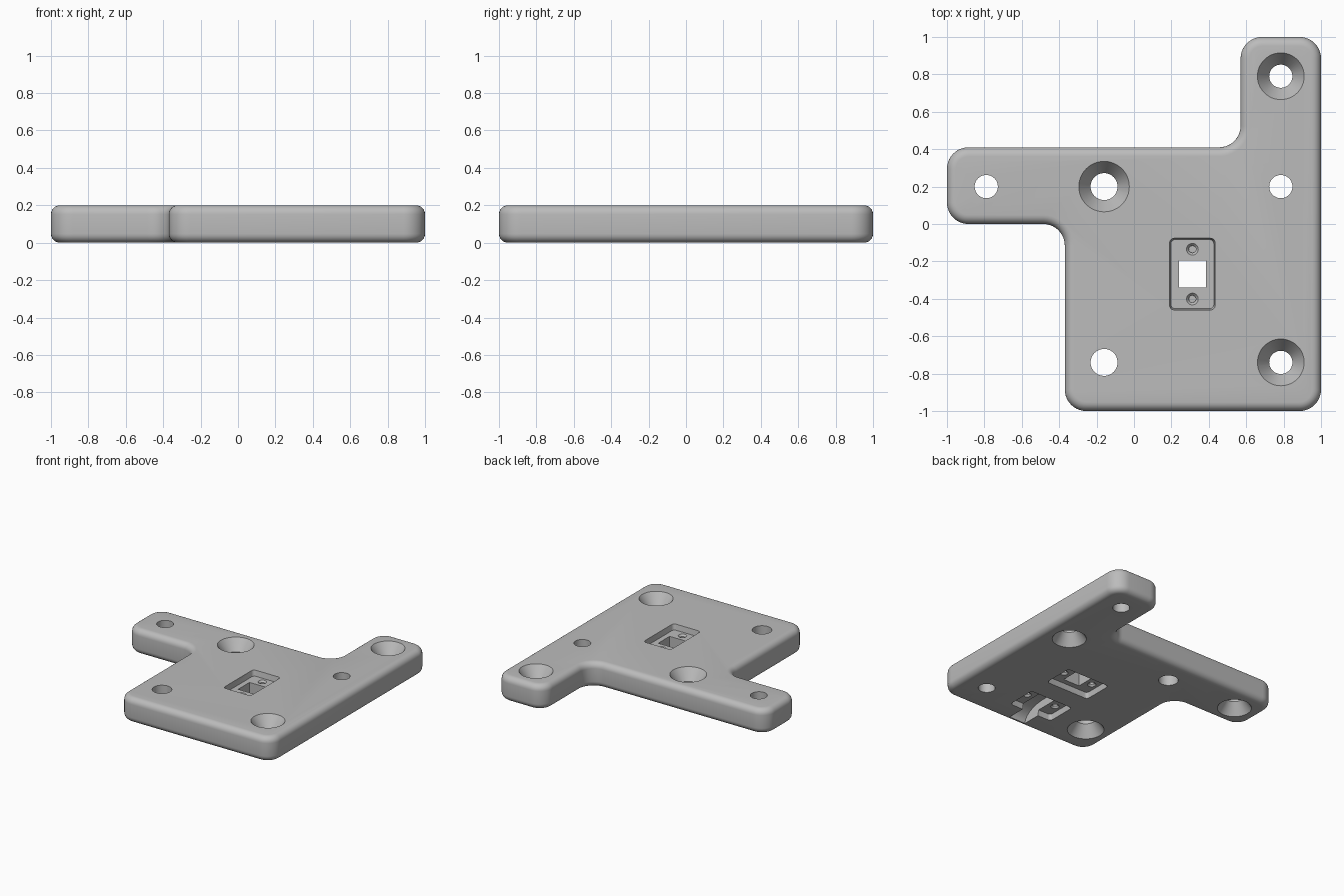
import bpy, bmesh, math
from mathutils import Matrix, Vector

cube = bpy.data.objects.get("Cube")
if cube:
    bpy.data.objects.remove(cube)

THICK = 0.2
grey = bpy.data.materials.new("light_grey")
grey.use_nodes = True
colour = (0.5, 0.5, 0.5, 1)
grey.diffuse_color = colour
grey.node_tree.nodes["Principled BSDF"].inputs["Base Color"].default_value = colour


def make_object(name, bm):
    bmesh.ops.recalc_face_normals(bm, faces=bm.faces)
    mesh = bpy.data.meshes.new(name)
    bm.to_mesh(mesh)
    bm.free()
    mesh.materials.append(grey)
    obj = bpy.data.objects.new(name, mesh)
    bpy.context.collection.objects.link(obj)
    return obj


def prism(points, offset):
    """Extrude a closed loop of 3D points along an offset."""
    bm = bmesh.new()
    face = bm.faces.new([bm.verts.new(p) for p in points])
    out = bmesh.ops.extrude_face_region(bm, geom=[face])
    moved = [v for v in out["geom"] if isinstance(v, bmesh.types.BMVert)]
    bmesh.ops.translate(bm, verts=moved, vec=offset)
    bmesh.ops.recalc_face_normals(bm, faces=bm.faces)
    return bm


def round_edges(bm, edges, radius, segments):
    bmesh.ops.bevel(bm, geom=edges, offset=radius, offset_type='OFFSET',
                    segments=segments, profile=0.5, affect='EDGES', clamp_overlap=True)


def upright(edge):
    a, b = edge.verts
    return abs(a.co.z - b.co.z) > 0.01


# Plate: stepped outline, rounded corners, then rounded rims
outline = [(-0.37, -1), (1, -1), (1, 1), (0.57, 1), (0.57, 0.41),
           (-1, 0.41), (-1, 0), (-0.37, 0)]
bm = prism([(x, y, 0) for x, y in outline], (0, 0, THICK))
round_edges(bm, [e for e in bm.edges if upright(e)], 0.115, 10)
round_edges(bm, [e for e in bm.edges if not upright(e)], 0.048, 6)
plate = make_object("mounting_plate", bm)

cutters = []


def cut_cone(x, y, z0, z1, r0, r1, sides=48):
    bm = bmesh.new()
    bmesh.ops.create_cone(bm, cap_ends=True, segments=sides, radius1=r0, radius2=r1,
                          depth=z1 - z0,
                          matrix=Matrix.Translation((x, y, (z0 + z1) / 2)))
    cutters.append(make_object("hole_cutter", bm))


def cut_box(x, y, z0, z1, w, d, radius=0, draft=0, inner=0):
    bm = bmesh.new()
    size = Matrix.Diagonal((w, d, z1 - z0, 1))
    bmesh.ops.create_cube(bm, size=1, matrix=Matrix.Translation((x, y, (z0 + z1) / 2)) @ size)
    if radius:
        round_edges(bm, [e for e in bm.edges if upright(e)], radius, 4)
    for v in bm.verts:
        if draft and abs(v.co.z - inner) < 0.001:
            v.co.x = x + (v.co.x - x) * (1 - 2 * draft / w)
            v.co.y = y + (v.co.y - y) * (1 - 2 * draft / d)
    cutters.append(make_object("pocket_cutter", bm))


def screw_hole(x, y, radius, rim, top):
    """Through hole with a countersink on one face."""
    cut_cone(x, y, -0.1, THICK + 0.1, radius, radius)
    sink, over = 0.09, 0.02
    wide = rim + (rim - radius) * over / sink
    if top:
        cut_cone(x, y, THICK - sink, THICK + over, radius, wide)
    else:
        cut_cone(x, y, -over, sink, wide, radius)


def pocket(x, y, top, along_y):
    """Shallow recess with two small countersunk blind holes."""
    w, d = (0.25, 0.39) if along_y else (0.39, 0.25)
    floor = THICK - 0.045 if top else 0.045
    z0, z1 = (floor, THICK + 0.02) if top else (-0.02, floor)
    cut_box(x, y, z0, z1, w, d, 0.025, 0.01, floor)
    for s in (-1, 1):
        px, py = (x, y + s * 0.133) if along_y else (x + s * 0.133, y)
        if top:
            cut_cone(px, py, floor - 0.045, floor + 0.01, 0.019, 0.019, 24)
            cut_cone(px, py, floor - 0.014, floor + 0.005, 0.019, 0.036, 24)
        else:
            cut_cone(px, py, floor - 0.01, floor + 0.03, 0.019, 0.019, 24)
            cut_cone(px, py, floor - 0.005, floor + 0.014, 0.036, 0.019, 24)


# Six screw holes, countersunk alternately from above and below
for x, y, radius, rim, top in [
        (0.785, 0.79, 0.062, 0.125, True), (0.785, -0.74, 0.062, 0.125, True),
        (-0.16, 0.2, 0.072, 0.135, True), (-0.16, -0.74, 0.072, 0.135, False),
        (-0.79, 0.2, 0.062, 0.125, False), (0.785, 0.2, 0.062, 0.125, False)]:
    # plain mouths face the other way; the short arm and lower hole sink from below
    if (x, y) == (0.785, 0.2):
        top = None
    screw_hole(x, y, radius, rim, bool(top))

# Square window with a recess on each face, turned a quarter apart
CX, CY, WINDOW = 0.312, -0.268, 0.145
cut_box(CX, CY, -0.1, THICK + 0.1, WINDOW, WINDOW)
pocket(CX, CY, True, True)
pocket(CX, CY, False, False)

# Third recess underneath, with a curved wire channel to the front edge
FY = -0.685
pocket(CX, FY, False, False)
back, bend, end, deep = FY + WINDOW / 2, FY - 0.06, -0.955, 0.11
side = [(back, -0.02), (back, deep)]
for i in range(11):
    a = math.radians(9 * i)
    side.append((bend + (end - bend) * math.sin(a), deep * math.cos(a)))
side.append((end, -0.02))
bm = prism([(CX - WINDOW / 2, y, z) for y, z in side], (WINDOW, 0, 0))
cutters.append(make_object("channel_cutter", bm))

# Apply the cuts and drop the cutters
for cutter in cutters:
    mod = plate.modifiers.new("cut", 'BOOLEAN')
    mod.object, mod.operation, mod.solver = cutter, 'DIFFERENCE', 'EXACT'
bpy.context.view_layer.update()
result = bpy.data.meshes.new_from_object(
    plate.evaluated_get(bpy.context.evaluated_depsgraph_get()))
plate.modifiers.clear()
plate.data = result
plate.data.materials.clear()
plate.data.materials.append(grey)
for poly in plate.data.polygons:
    poly.material_index = 0
for cutter in cutters:
    bpy.data.objects.remove(cutter)

bpy.ops.object.select_all(action='DESELECT')
plate.select_set(True)
bpy.context.view_layer.objects.active = plate
bpy.ops.object.shade_smooth_by_angle(angle=math.radians(30))
